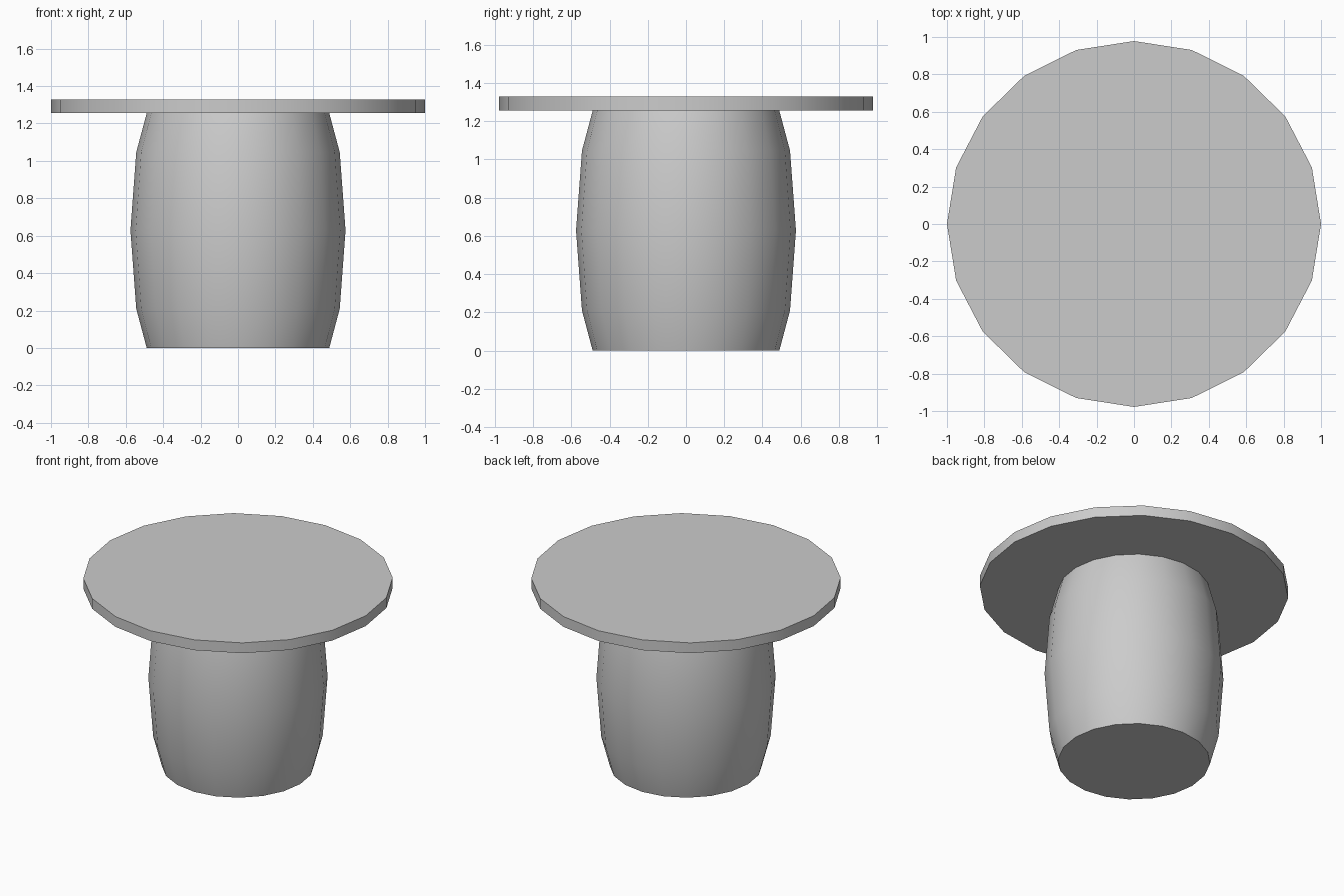
import bpy, bmesh, math

if "Cube" in bpy.data.objects:
    bpy.data.objects.remove(bpy.data.objects["Cube"])

SIDES = 20


def lathe(name, profile, y_scale=1.0):
    """Closed, capped solid of revolution from (radius, z) pairs."""
    bm = bmesh.new()
    rings = []
    for r, z in profile:
        rings.append([bm.verts.new((r * math.cos(2 * math.pi * i / SIDES),
                                    r * y_scale * math.sin(2 * math.pi * i / SIDES), z))
                      for i in range(SIDES)])
    for a, b in zip(rings, rings[1:]):
        for i in range(SIDES):
            j = (i + 1) % SIDES
            bm.faces.new((a[i], a[j], b[j], b[i]))
    bm.faces.new(rings[0][::-1])
    bm.faces.new(rings[-1])
    mesh = bpy.data.meshes.new(name)
    bm.to_mesh(mesh)
    bm.free()
    obj = bpy.data.objects.new(name, mesh)
    bpy.context.collection.objects.link(obj)
    bpy.ops.object.select_all(action='DESELECT')
    obj.select_set(True)
    bpy.context.view_layer.objects.active = obj
    bpy.ops.object.shade_smooth_by_angle(angle=math.radians(30))
    return obj


# Bulging barrel that carries the table
lathe("barrel_base", [(0.488, 0), (0.544, 0.21), (0.575, 0.628),
                      (0.544, 1.046), (0.488, 1.255)])

# Slightly oval round top
lathe("table_top", [(1.0, 1.255), (1.0, 1.328)], y_scale=0.978)
